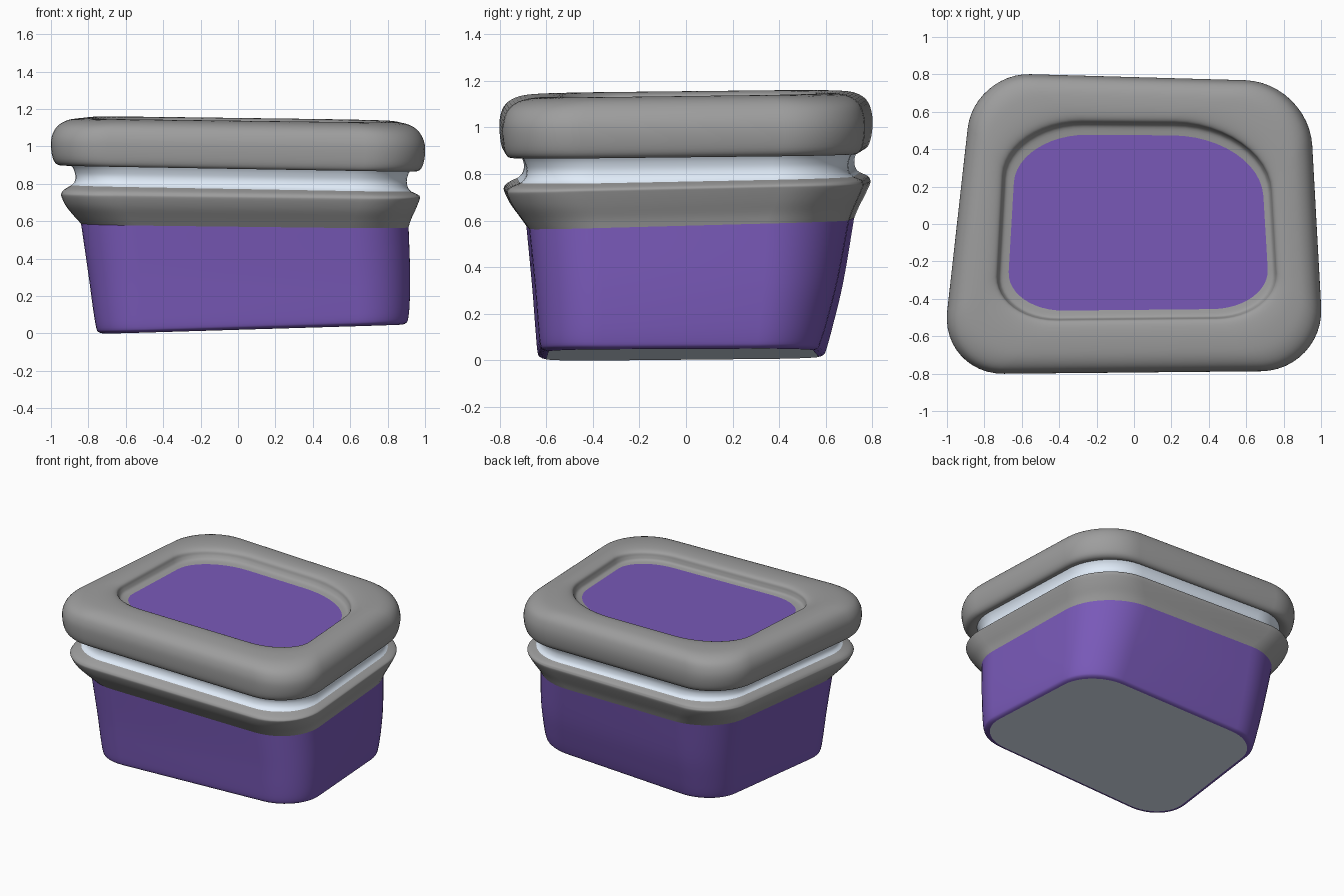
import bpy
from mathutils import Vector

# Corner layouts (front-left, front-right, back-right, back-left) and corner rounding
OUTER = [(-1.03, -0.80), (1.02, -0.78), (0.935, 0.76), (-0.85, 0.81)]
INNER = [(-1.0, -0.99), (1.05, -0.96), (0.97, 1.0), (-0.92, 1.02)]
STEPS = 12


def rounded_quad(corners, radii):
    """Rounded quad, normalised to the -1..1 square."""
    pts = []
    for i in range(4):
        c, d = Vector(corners[i]), radii[i]
        a = c + (Vector(corners[i - 1]) - c).normalized() * d
        b = c + (Vector(corners[(i + 1) % 4]) - c).normalized() * d
        h1, h2 = a.lerp(c, 0.55), b.lerp(c, 0.55)
        for k in range(STEPS + 1):
            t = k / STEPS
            s = 1 - t
            pts.append(a * s**3 + h1 * 3 * s * s * t + h2 * 3 * s * t * t + b * t**3)
    xs, ys = [p.x for p in pts], [p.y for p in pts]
    return [Vector((2 * (p.x - min(xs)) / (max(xs) - min(xs)) - 1,
                    2 * (p.y - min(ys)) / (max(ys) - min(ys)) - 1)) for p in pts]


SHAPE_A = rounded_quad(OUTER, (0.34, 0.34, 0.34, 0.30))
SHAPE_B = rounded_quad(INNER, (0.45, 0.45, 0.68, 0.55))


def ring(x0, x1, y0, y1, z, tx=0, ty=0, blend=0):
    """Tilted rounded outline filling the given x and y range."""
    out = []
    for a, b in zip(SHAPE_A, SHAPE_B):
        p = a.lerp(b, blend)
        x = (x0 + x1) / 2 + p.x * (x1 - x0) / 2
        y = (y0 + y1) / 2 + p.y * (y1 - y0) / 2
        out.append(Vector((x, y, z + tx * x + ty * y)))
    return out


def smooth_rows(rows, k):
    """Catmull-Rom interpolation between outline settings."""
    rows = [tuple(r) + (0,) * (8 - len(r)) for r in rows]
    out = []
    for i in range(len(rows) - 1):
        p0, p1, p2 = rows[max(i - 1, 0)], rows[i], rows[i + 1]
        p3 = rows[min(i + 2, len(rows) - 1)]
        for j in range(k):
            t = j / k
            out.append([0.5 * (2 * b + (c - a) * t + (2 * a - 5 * b + 4 * c - d) * t * t
                               + (3 * b - a - 3 * c + d) * t**3)
                        for a, b, c, d in zip(p0, p1, p2, p3)])
    return out + [rows[-1]]


def make(name, verts, faces, mat):
    me = bpy.data.meshes.new(name)
    me.from_pydata(verts, [], faces)
    ob = bpy.data.objects.new(name, me)
    bpy.context.collection.objects.link(ob)
    me.materials.append(mat)
    bpy.ops.object.select_all(action='DESELECT')
    ob.select_set(True)
    bpy.context.view_layer.objects.active = ob
    bpy.ops.object.shade_smooth_by_angle(angle=0.7)
    return ob


def loft(name, rows, mat, k=4):
    rings = [ring(*r) for r in smooth_rows(rows, k)]
    n = len(SHAPE_A)
    faces = [(r * n + i, r * n + (i + 1) % n, (r + 1) * n + (i + 1) % n, (r + 1) * n + i)
             for r in range(len(rings) - 1) for i in range(n)]
    return make(name, [v for r in rings for v in r], faces, mat)


def plate(name, row, mat, up):
    order = list(range(len(SHAPE_A)))
    return make(name, ring(*row), [order if up else order[::-1]], mat)


def material(name, color):
    m = bpy.data.materials.new(name)
    m.diffuse_color = color
    return m


purple = material("purple", (0.19, 0.10, 0.48, 1))
white = material("white", (0.75, 0.84, 0.95, 1))
grey = material("grey", (0.34, 0.34, 0.34, 1))

# Tapered tub wall and its flat base
body = [(-0.72, 0.88, -0.60, 0.57, 0.023, 0.03, 0.006),
        (-0.745, 0.90, -0.625, 0.59, 0.032, 0.03, 0.006),
        (-0.758, 0.91, -0.637, 0.602, 0.055, 0.03, 0.006),
        (-0.775, 0.918, -0.646, 0.63, 0.15, 0.02, 0.01, 0.06),
        (-0.80, 0.92, -0.66, 0.675, 0.33, 0.01, 0.016, 0.15),
        (-0.84, 0.912, -0.685, 0.722, 0.59, -0.012, 0.028, 0.3)]
loft("tub_body", body, purple)
plate("tub_base", body[0], white, False)

# Flared collar around the tub mouth
loft("tub_collar", [
    (-0.84, 0.912, -0.685, 0.722, 0.588, -0.012, 0.026, 0.3),
    (-0.878, 0.925, -0.715, 0.74, 0.63, -0.012, 0.026, 0.2),
    (-0.922, 0.95, -0.755, 0.768, 0.685, -0.012, 0.025, 0.1),
    (-0.945, 0.97, -0.78, 0.79, 0.735, -0.012, 0.022, 0.05),
    (-0.942, 0.973, -0.78, 0.79, 0.753, -0.013, 0.021, 0.05),
    (-0.925, 0.955, -0.765, 0.78, 0.768, -0.015, 0.02, 0.05),
    (-0.89, 0.92, -0.725, 0.745, 0.785, -0.018, 0.018, 0.1)], grey)

# Concave seal band between collar and lid
loft("seal_band", [
    (-0.90, 0.93, -0.735, 0.755, 0.778, -0.018, 0.018, 0.1),
    (-0.875, 0.91, -0.705, 0.73, 0.80, -0.018, 0.017, 0.1),
    (-0.87, 0.902, -0.695, 0.722, 0.835, -0.018, 0.015, 0.1),
    (-0.88, 0.91, -0.705, 0.73, 0.87, -0.017, 0.012, 0.1),
    (-0.90, 0.925, -0.72, 0.745, 0.897, -0.017, 0.01, 0.1)], white)

# Puffy lid ring, rolling over into the recess
panel = (-0.67, 0.715, -0.463, 0.477, 1.068, -0.013, 0.01, 1)
loft("lid_ring", [
    (-0.88, 0.91, -0.71, 0.735, 0.895, -0.017, 0.01),
    (-0.95, 0.955, -0.765, 0.76, 0.887, -0.017, 0.01),
    (-0.985, 0.985, -0.79, 0.786, 0.912, -0.017, 0.01),
    (-1.0, 1.0, -0.80, 0.80, 0.98, -0.017, 0.01),
    (-0.995, 0.995, -0.797, 0.797, 1.045, -0.016, 0.01),
    (-0.965, 0.965, -0.772, 0.775, 1.10, -0.015, 0.011),
    (-0.91, 0.915, -0.715, 0.725, 1.133, -0.014, 0.012, 0.15),
    (-0.84, 0.85, -0.63, 0.65, 1.144, -0.013, 0.012, 0.5),
    (-0.775, 0.80, -0.555, 0.585, 1.141, -0.013, 0.012, 0.85),
    (-0.737, 0.767, -0.52, 0.552, 1.127, -0.013, 0.011, 1),
    (-0.726, 0.757, -0.511, 0.54, 1.10, -0.013, 0.01, 1),
    (-0.71, 0.745, -0.50, 0.52, 1.077, -0.013, 0.01, 1),
    panel], grey)

# Inset panel on the lid
plate("lid_panel", panel, purple, True)
